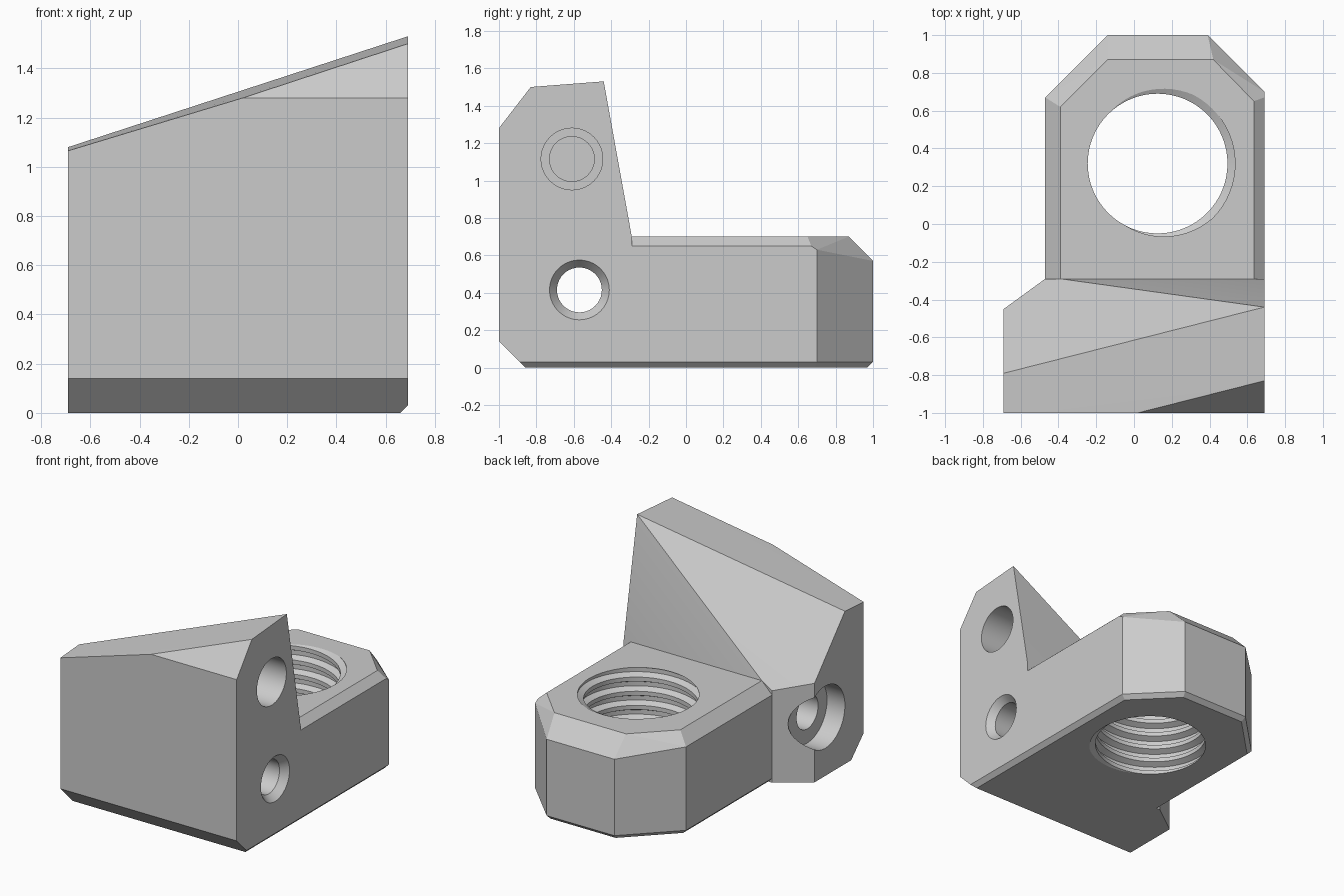
import bpy, bmesh, math
from mathutils import Vector

if "Cube" in bpy.data.objects:
    bpy.data.objects.remove(bpy.data.objects["Cube"], do_unlink=True)

grey = bpy.data.materials.new("light_grey")
grey.use_nodes = True
grey.diffuse_color = (0.6, 0.6, 0.6, 1)
grey.node_tree.nodes["Principled BSDF"].inputs["Base Color"].default_value = (0.6, 0.6, 0.6, 1)


def finish(name, bm):
    bmesh.ops.recalc_face_normals(bm, faces=bm.faces)
    mesh = bpy.data.meshes.new(name)
    bm.to_mesh(mesh)
    bm.free()
    mesh.materials.append(grey)
    obj = bpy.data.objects.new(name, mesh)
    bpy.context.collection.objects.link(obj)
    return obj


def hull(name, points):
    """Faceted convex solid around its corner points."""
    bm = bmesh.new()
    for p in points:
        bm.verts.new(p)
    out = bmesh.ops.convex_hull(bm, input=bm.verts)
    bmesh.ops.delete(bm, geom=[v for v in out["geom_interior"] if isinstance(v, bmesh.types.BMVert)], context="VERTS")
    bmesh.ops.dissolve_limit(bm, angle_limit=math.radians(0.8), verts=bm.verts, edges=bm.edges)
    return finish(name, bm)


def bore(name, y, z, profile, sides=40):
    """Stepped round cutter along x, from (x, radius) pairs."""
    bm = bmesh.new()
    rings = [[bm.verts.new((x, y + r * math.cos(a), z + r * math.sin(a)))
              for a in (math.tau * i / sides for i in range(sides))] for x, r in profile]
    for lo, hi in zip(rings, rings[1:]):
        for i in range(sides):
            j = (i + 1) % sides
            bm.faces.new((lo[i], lo[j], hi[j], hi[i]))
    bm.faces.new(rings[0])
    bm.faces.new(rings[-1])
    return finish(name, bm)


def thread_cutter(name, cx, cy, crest, root, pitch, turns, z0, sides=64):
    """Helical cutter: a groove profile that climbs one pitch per turn."""
    bm = bmesh.new()
    groove = [(0, crest), (0.3, crest), (0.5, root), (0.8, root)]
    k = len(groove)
    cols = []
    for j in range(sides):
        a = math.tau * j / sides + math.radians(135)
        col = []
        for i in range(k * turns + 1):
            f, r = groove[i % k]
            z = z0 + pitch * (i // k + f + j / sides)
            col.append(bm.verts.new((cx + r * math.cos(a), cy + r * math.sin(a), z)))
        cols.append(col)
    for j in range(sides):
        here, there, shift = cols[j], cols[(j + 1) % sides], k if j == sides - 1 else 0
        for i in range(k * turns - shift):
            bm.faces.new((here[i], there[i + shift], there[i + 1 + shift], here[i + 1]))
    # close both ends with cones outside the body
    top = z0 + pitch * (turns + 1)
    mid = (z0 + top) / 2
    tips = [bm.verts.new((cx, cy, z0 - 0.3)), bm.verts.new((cx, cy, top + 0.3))]
    for e in [e for e in bm.edges if e.is_boundary]:
        high = sum(v.co.z for v in e.verts) / 2 > mid
        bm.faces.new((e.verts[0], e.verts[1], tips[int(high)]))
    return finish(name, bm)


def combine(obj, other, operation):
    mod = obj.modifiers.new(operation, "BOOLEAN")
    mod.operation, mod.solver, mod.object = operation, "EXACT", other
    bpy.context.view_layer.objects.active = obj
    bpy.ops.object.modifier_apply(modifier=mod.name)
    bpy.data.objects.remove(other, do_unlink=True)


# Front block with its sloping top and cut corners
W = 0.69
bracket = hull("bracket_body", [
    (W, -0.44, 1.53), (W, -0.83, 1.5), (W, -1, 1.28), (0.02, -1, 1.28),
    (-W, -1, 1.065), (-W, -0.79, 1.08), (-W, -0.45, 0.7),
    (-0.47, -0.29, 0.65), (-0.39, -0.29, 0.7), (W, -0.29, 0.7),
    (-W, -1, 0.14), (W, -1, 0.14), (-W, -0.86, 0), (-W, -0.45, 0),
    (-0.47, -0.29, 0), (W, -0.89, 0.03), (0.66, -0.86, 0),
    (W, -0.29, 0.03), (0.66, -0.29, 0)])

# Clamp block behind it: chamfered outline, top rim and bottom rim
START = -0.36
outline = [(W, START), (W, 0.7), (0.39, 1), (-0.14, 1), (-0.47, 0.67), (-0.47, START)]
rim_z = [0.65, 0.63, 0.57, 0.57, 0.62, 0.62]
top = [(0.635, START), (0.635, 0.65), (0.42, 0.87), (-0.14, 0.87), (-0.39, 0.62), (-0.39, START)]
base = [(0.66, START), (0.66, 0.69), (0.38, 0.97), (-0.13, 0.97), (-0.44, 0.66), (-0.44, START)]
clamp = hull("clamp_block",
             [(x, y, z) for (x, y), z in zip(outline, rim_z)]
             + [(W, 0.67, 0.65)]
             + [(x, y, 0.03) for x, y in outline]
             + [(x, y, 0.7) for x, y in top] + [(x, y, 0) for x, y in base])
combine(bracket, clamp, "UNION")

# Threaded vertical hole
combine(bracket, thread_cutter("thread", 0.125, 0.32, 0.37, 0.41, 0.1, 11, -0.23), "DIFFERENCE")

# Lower through hole: wide pocket on one side, countersink on the other
combine(bracket, bore("lower_bore", -0.57, 0.415, [
    (-0.9, 0.22), (-0.55, 0.22), (-0.55, 0.12), (0.64, 0.12), (W, 0.16), (0.8, 0.16)]), "DIFFERENCE")

# Upper blind stepped hole
combine(bracket, bore("upper_bore", -0.61, 1.115, [
    (0.1, 0.12), (0.25, 0.12), (0.25, 0.165), (0.8, 0.165)]), "DIFFERENCE")

for o in bpy.context.selected_objects:
    o.select_set(False)
bracket.select_set(True)
bpy.context.view_layer.objects.active = bracket
bpy.ops.object.shade_smooth_by_angle(angle=math.radians(12))
